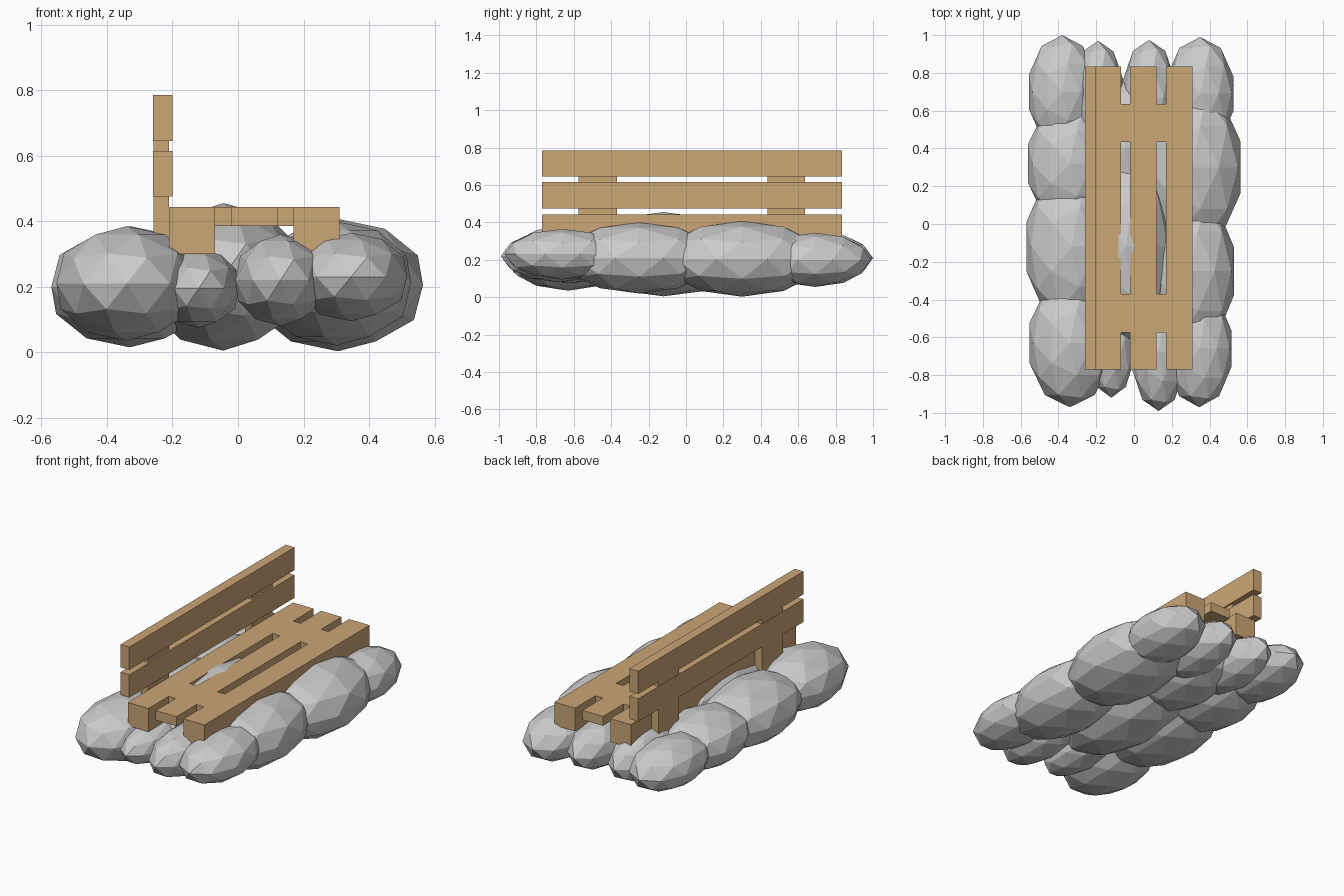
import bpy

def material(name, color):
    m = bpy.data.materials.new(name)
    m.diffuse_color = color
    return m

wood = material("wood", (0.60, 0.38, 0.18, 1))

def box(name, x, y, z):
    """Box from (min, max) ranges."""
    bpy.ops.mesh.primitive_cube_add(size=1, location=[sum(r) / 2 for r in (x, y, z)])
    ob = bpy.context.object
    ob.name = name
    ob.scale = [r[1] - r[0] for r in (x, y, z)]
    ob.data.materials.append(wood)

def rock(name, center, radii):
    """Low-poly boulder: a stretched icosphere."""
    bpy.ops.mesh.primitive_ico_sphere_add(subdivisions=2, radius=1, location=center)
    ob = bpy.context.object
    ob.name = name
    ob.scale = radii

LENGTH = (-0.77, 0.835)
BRACES = ((-0.575, -0.37), (0.435, 0.635))

# Seat: deep outer planks and a thin middle plank
box("seat_rear_plank", (-0.21, -0.07), LENGTH, (0.30, 0.443))
box("seat_middle_plank", (-0.02, 0.12), LENGTH, (0.385, 0.443))
box("seat_front_plank", (0.17, 0.31), LENGTH, (0.30, 0.443))

# Cross braces and backrest uprights
for i, span in enumerate(BRACES):
    box(f"seat_brace_{i}", (-0.08, 0.18), span, (0.385, 0.443))
    box(f"back_upright_{i}", (-0.258, -0.21), span, (0.30, 0.74))

# Backrest slats
for i, z in enumerate(((0.475, 0.615), (0.645, 0.785))):
    box(f"back_slat_{i}", (-0.26, -0.20), LENGTH, z)

# Boulder bed: left, right, middle ends and centre
rocks = {
    "left": [((-0.34, -0.63, 0.21), (0.225, 0.34, 0.175)),
             ((-0.33, -0.12, 0.20), (0.252, 0.42, 0.185)),
             ((-0.34, 0.32, 0.205), (0.232, 0.34, 0.165)),
             ((-0.38, 0.70, 0.21), (0.185, 0.30, 0.14))],
    "right": [((0.345, -0.66, 0.23), (0.18, 0.31, 0.135)),
              ((0.30, -0.25, 0.21), (0.24, 0.42, 0.19)),
              ((0.305, 0.30, 0.205), (0.273, 0.44, 0.202)),
              ((0.35, 0.69, 0.20), (0.185, 0.30, 0.145))],
    "end": [((-0.12, -0.62, 0.195), (0.13, 0.30, 0.12)),
            ((0.13, -0.68, 0.22), (0.145, 0.31, 0.14)),
            ((-0.19, 0.67, 0.21), (0.14, 0.30, 0.14)),
            ((0.08, 0.67, 0.21), (0.145, 0.305, 0.14))],
    "centre": [((-0.045, -0.12, 0.23), (0.25, 0.52, 0.225)),
               ((-0.05, 0.40, 0.21), (0.22, 0.36, 0.17))],
}
for group, items in rocks.items():
    for i, (center, radii) in enumerate(items):
        rock(f"{group}_rock_{i}", center, radii)
